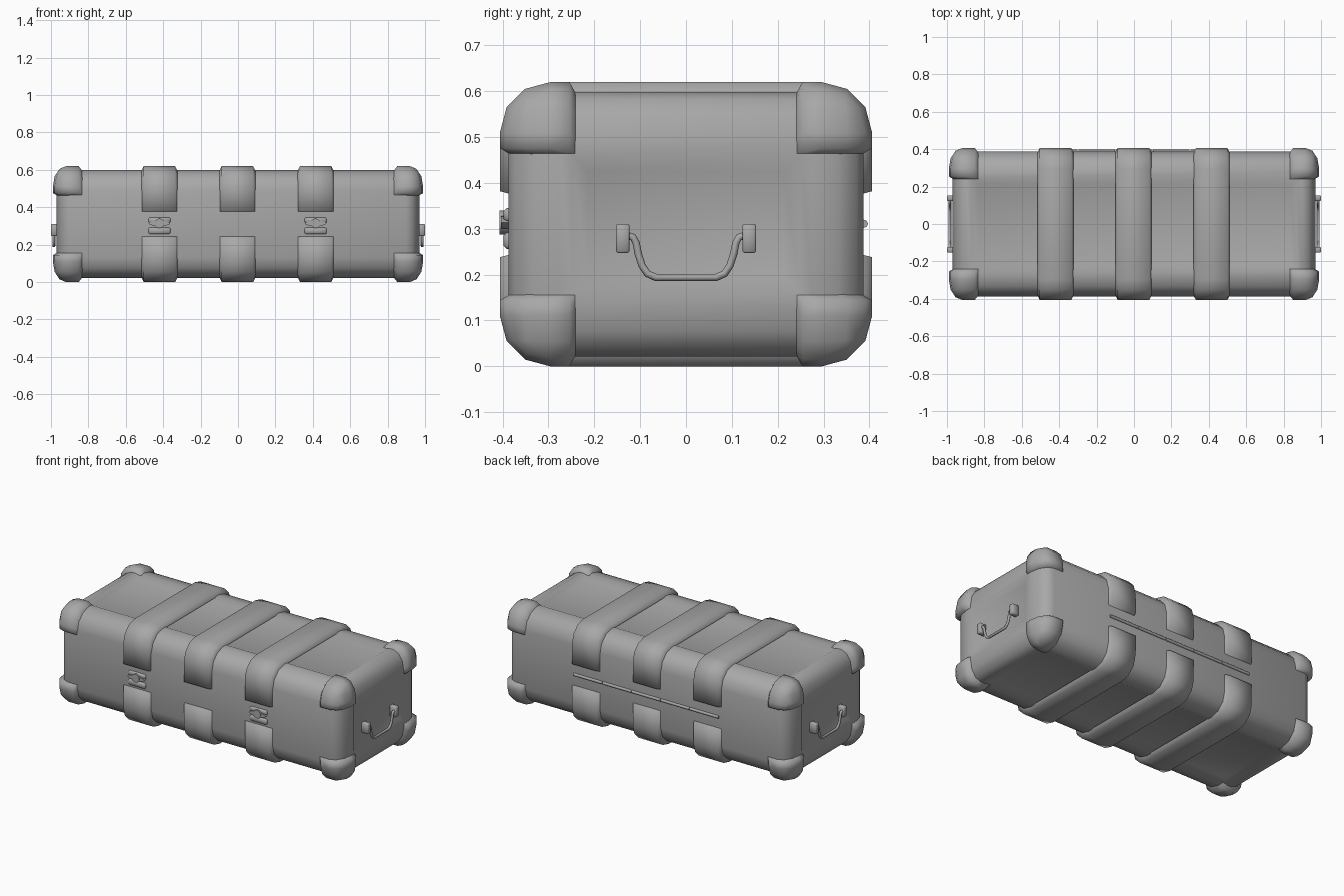
import bpy, bmesh, math
from mathutils import Vector, Matrix

if "Cube" in bpy.data.objects:
    bpy.data.objects.remove(bpy.data.objects["Cube"])

CZ = 0.31                       # centre height of the case
BODY = (0.97, 0.387, 0.288)     # half sizes
SHELL = (0.99, 0.406, 0.31)     # half sizes of the raised armour

GREY = bpy.data.materials.new("dark_grey")
GREY.diffuse_color = (0.39, 0.39, 0.39, 1)
GREY.use_nodes = True
GREY.node_tree.nodes["Principled BSDF"].inputs["Base Color"].default_value = GREY.diffuse_color


def rounded_box(half, r=0.11, sx=0.65):
    """Box with three-segment rounded edges, radius squeezed along x."""
    bm = bmesh.new()
    bmesh.ops.create_cube(bm, size=2)
    bmesh.ops.scale(bm, vec=(half[0] / sx, half[1], half[2]), verts=bm.verts)
    bmesh.ops.bevel(bm, geom=bm.edges[:], offset=r, segments=3,
                    profile=0.5, affect='EDGES')
    bmesh.ops.scale(bm, vec=(sx, 1, 1), verts=bm.verts)
    return bm


def finish(bm, name, loc=(0, 0, CZ), angle=35, mirror=None):
    bmesh.ops.recalc_face_normals(bm, faces=bm.faces)
    me = bpy.data.meshes.new(name)
    bm.to_mesh(me)
    bm.free()
    me.materials.append(GREY)
    ob = bpy.data.objects.new(name, me)
    bpy.context.collection.objects.link(ob)
    ob.location = loc
    if mirror:
        ob.modifiers.new("Mirror", 'MIRROR').use_axis = mirror
    bpy.ops.object.select_all(action='DESELECT')
    ob.select_set(True)
    bpy.context.view_layer.objects.active = ob
    bpy.ops.object.shade_smooth_by_angle(angle=math.radians(angle))
    return ob


def keep(bm, axis, value, sign):
    """Keep only the side of a plane where sign * coordinate > value."""
    n = Vector((0, 0, 0))
    n[axis] = -sign
    co = Vector((0, 0, 0))
    co[axis] = sign * value
    bmesh.ops.bisect_plane(bm, geom=bm.verts[:] + bm.edges[:] + bm.faces[:],
                           plane_co=co, plane_no=n, clear_outer=True)


def skirt(bm, scale):
    """Extrude the open border down to the body surface."""
    rim = [e for e in bm.edges if e.is_boundary]
    new = bmesh.ops.extrude_edge_only(bm, edges=rim)["geom"]
    for v in new:
        if isinstance(v, bmesh.types.BMVert):
            v.co = Vector([v.co[i] * scale[i] for i in range(3)])


def block(name, size, loc, bevel=0.003, angle=35):
    bm = bmesh.new()
    bmesh.ops.create_cube(bm, size=1)
    bmesh.ops.scale(bm, vec=size, verts=bm.verts)
    bmesh.ops.bevel(bm, geom=bm.edges[:], offset=bevel, segments=1, affect='EDGES')
    return finish(bm, name, loc, angle)


def cylinder(name, r, length, axis, loc, sides=10, squash=(1, 1, 1)):
    bm = bmesh.new()
    bmesh.ops.create_cone(bm, cap_ends=True, segments=sides, radius1=r, radius2=r, depth=length)
    rot = Matrix.Rotation(math.pi / 2, 3, 'Y' if axis == 'x' else 'X')
    bmesh.ops.rotate(bm, matrix=rot, verts=bm.verts)
    bmesh.ops.scale(bm, vec=squash, verts=bm.verts)
    return finish(bm, name, loc, 60)


def rod(name, pts, r):
    cu = bpy.data.curves.new(name, 'CURVE')
    cu.dimensions = '3D'
    cu.bevel_depth = r
    cu.bevel_resolution = 2
    cu.use_fill_caps = True
    cu.materials.append(GREY)
    sp = cu.splines.new('POLY')
    sp.points.add(len(pts) - 1)
    for p, co in zip(sp.points, pts):
        p.co = (*co, 1)
        p.radius = 1
    sp.use_smooth = True
    ob = bpy.data.objects.new(name, cu)
    bpy.context.collection.objects.link(ob)


# Case body with shallow sunken panels on top, bottom and ends
bm = rounded_box(BODY)
bm.normal_update()
panels = [f for f in bm.faces if max(abs(f.normal.x), abs(f.normal.z)) > 0.99]
bmesh.ops.inset_individual(bm, faces=panels, thickness=0.04)
bmesh.ops.inset_individual(bm, faces=panels, thickness=0.05, depth=-0.016)
finish(bm, "case_body")

# Corner guards: one octant mirrored to eight
bm = rounded_box(SHELL)
for axis, v in enumerate((0.852, 0.254, 0.166)):
    keep(bm, axis, v, 1)
skirt(bm, [(b - 0.004) / s for b, s in zip(BODY, SHELL)])
finish(bm, "corner_guards", angle=89, mirror=(True, True, True))

# Straps: upper and lower bands at three stations
for i, x in enumerate((-0.42, -0.003, 0.415)):
    bm = rounded_box(SHELL)
    keep(bm, 0, -0.084, 1)
    keep(bm, 0, -0.084, -1)
    keep(bm, 2, 0.072, 1)
    skirt(bm, (1.15, (BODY[1] - 0.004) / SHELL[1], (BODY[2] - 0.004) / SHELL[2]))
    finish(bm, f"strap_{i + 1}", (x, 0, CZ), 89, (False, False, True))

# Front latches: two plates, a pivot and a butterfly wing
for x in (-0.42, 0.415):
    block("latch_upper_plate", (0.118, 0.024, 0.03), (x, -0.386, 0.33), 0.007, 60)
    block("latch_lower_plate", (0.118, 0.024, 0.036), (x, -0.386, 0.274), 0.007, 60)
    cylinder("latch_pivot", 0.026, 0.028, 'y', (x, -0.393, 0.314), 12)
    cylinder("latch_wing", 0.058, 0.022, 'y', (x, -0.393, 0.314), 12, (1, 1, 0.26))

# Back hinge: a row of knuckles
for i in range(5):
    cylinder("hinge_knuckle", 0.009, 0.196, 'x', (-0.4 + i * 0.2, 0.388, 0.311), 8)

# End handles with their mounts
half = [(0.128, 0.285), (0.116, 0.282), (0.109, 0.27), (0.104, 0.245),
        (0.096, 0.22), (0.084, 0.202), (0.066, 0.194)]
path = [(-y, z) for y, z in half] + half[::-1]
for s in (-1, 1):
    rod("end_handle", [(s * 0.985, y, z) for y, z in path], 0.008)
    for y in (-0.138, 0.138):
        block("handle_mount", (0.046, 0.03, 0.064), (s * 0.977, y, 0.279), 0.004, 60)
